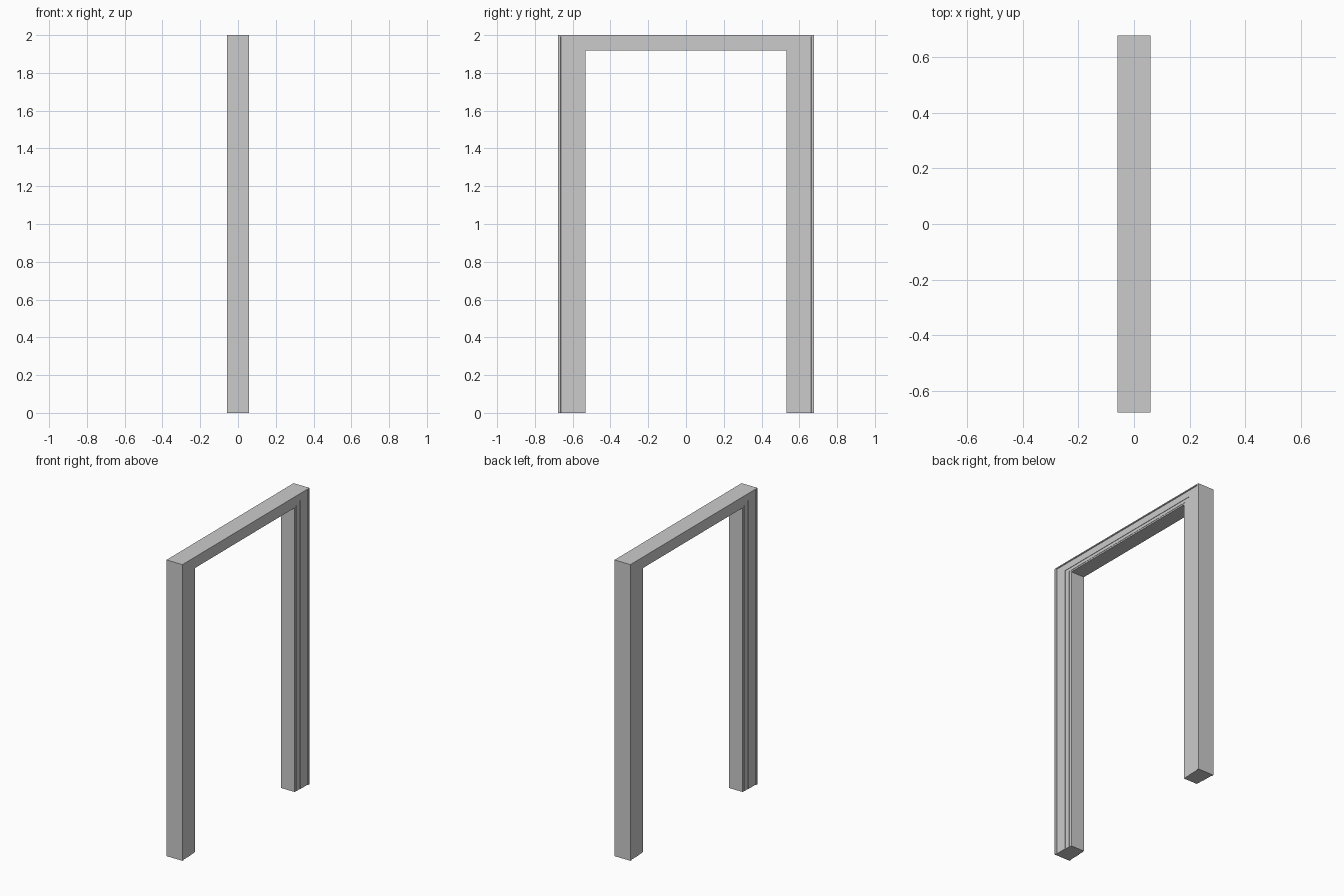
import bpy, bmesh

if "Cube" in bpy.data.objects:
    bpy.data.objects.remove(bpy.data.objects["Cube"])

OUT_Y, IN_Y = 0.678, 0.532      # outer and inner faces of the jambs
TOP_Z, HEAD_Z = 2.0, 1.918      # top and underside of the head

# moulded half profile: (fraction from outer to inner edge, half depth in x)
half = [(0.0, 0.0595), (0.085, 0.0595), (0.105, 0.055), (0.63, 0.055),
        (0.63, 0.052), (0.88, 0.052), (0.88, 0.050), (1.0, 0.050)]
profile = half + [(t, -x) for t, x in reversed(half)]


def station(side, raised):
    """Profile points at a foot or a mitred top corner."""
    pts = []
    for t, x in profile:
        y = side * (OUT_Y + (IN_Y - OUT_Y) * t)
        z = TOP_Z + (HEAD_Z - TOP_Z) * t if raised else 0.0
        pts.append((x, y, z))
    return pts


# door frame swept up one jamb, across the head and down the other jamb
bm = bmesh.new()
rings = [[bm.verts.new(p) for p in station(s, up)]
         for s, up in ((-1, False), (-1, True), (1, True), (1, False))]
n = len(profile)
for a, b in zip(rings, rings[1:]):
    for i in range(n):
        j = (i + 1) % n
        bm.faces.new((a[i], a[j], b[j], b[i]))

# feet
bm.faces.new(rings[0])
bm.faces.new(rings[-1])
bmesh.ops.recalc_face_normals(bm, faces=bm.faces)

mesh = bpy.data.meshes.new("door_frame")
bm.to_mesh(mesh)
bm.free()
bpy.context.collection.objects.link(bpy.data.objects.new("door_frame", mesh))
